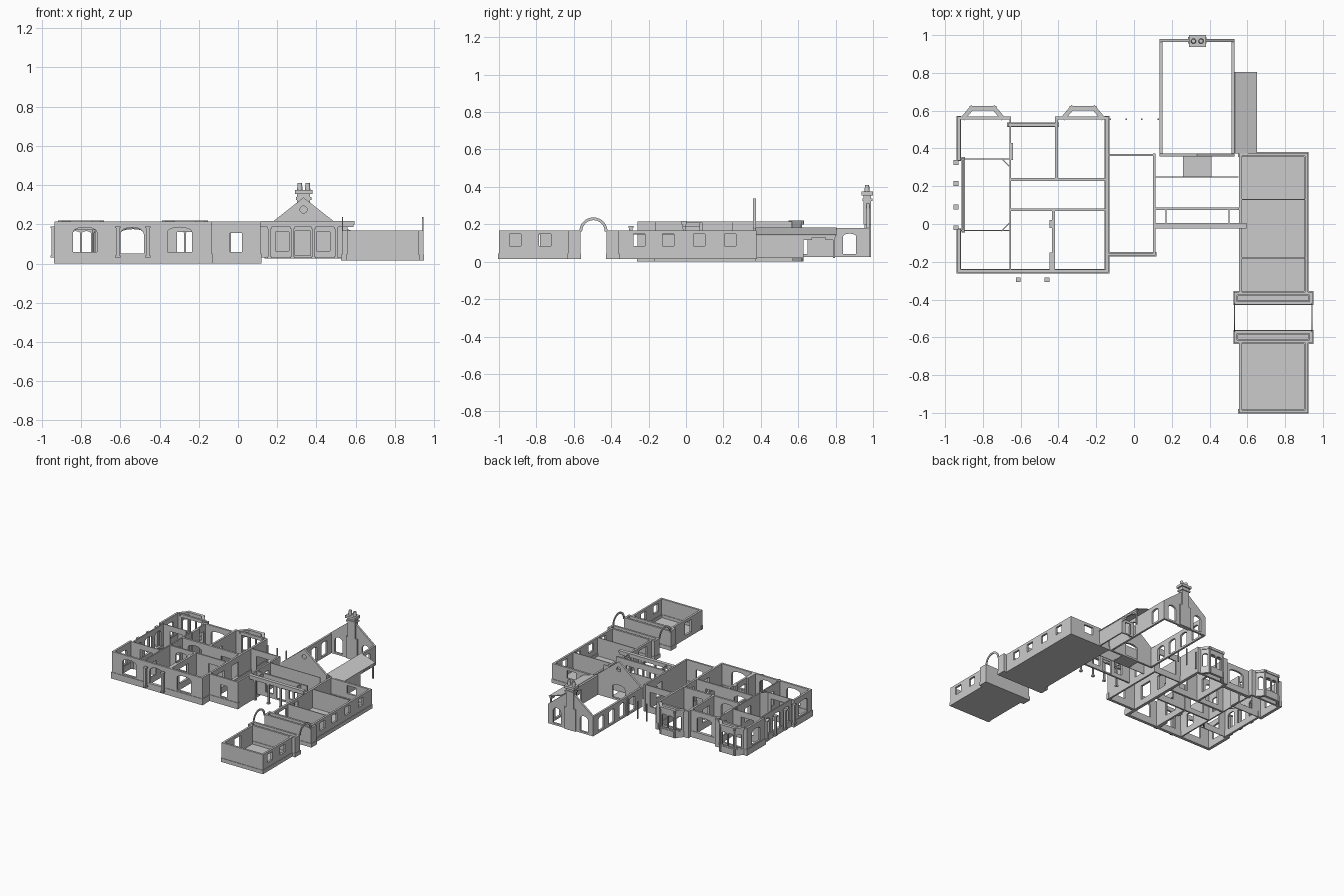
import bpy, bmesh, math
from mathutils import Vector

if "Cube" in bpy.data.objects:
    bpy.data.objects.remove(bpy.data.objects["Cube"])

STONE = bpy.data.materials.new("light grey stone")
STONE.diffuse_color = (0.6, 0.6, 0.6, 1)
STONE.use_nodes = True
STONE.node_tree.nodes["Principled BSDF"].inputs["Base Color"].default_value = STONE.diffuse_color


def finish(name, bm, thick=0):
    bmesh.ops.remove_doubles(bm, verts=bm.verts, dist=1e-5)
    bmesh.ops.recalc_face_normals(bm, faces=bm.faces)
    me = bpy.data.meshes.new(name)
    bm.to_mesh(me)
    bm.free()
    me.materials.append(STONE)
    ob = bpy.data.objects.new(name, me)
    bpy.context.collection.objects.link(ob)
    if thick:
        m = ob.modifiers.new("thickness", 'SOLIDIFY')
        m.thickness, m.offset = thick, 0
    return ob


def box(name, x0, x1, y0, y1, z0, z1):
    bm = bmesh.new()
    bmesh.ops.create_cube(bm, size=1)
    for v in bm.verts:
        v.co = ((x0 + x1) / 2 + v.co.x * (x1 - x0), (y0 + y1) / 2 + v.co.y * (y1 - y0),
                (z0 + z1) / 2 + v.co.z * (z1 - z0))
    return finish(name, bm)


def wall(name, p0, p1, z0, z1, t=0.016, ops=(), plinth=0):
    """Upright wall; openings are (start, end, sill, head, arch rise) along its axis."""
    a, b = Vector((*p0, 0)), Vector((*p1, 0))
    d = (b - a).normalized()
    L = (b - a).length
    off = a.x if abs(d.x) > 0.999 else a.y if abs(d.y) > 0.999 else 0
    bm = bmesh.new()

    def face(pts):
        bm.faces.new([bm.verts.new(a + d * s + Vector((0, 0, z))) for s, z in pts])

    left = [(-t / 2, z0), (-t / 2, z1)]          # left edge, bottom to top
    for s0, s1, zb, zt, rise in sorted(ops):
        s0, s1 = s0 - off, s1 - off
        zs = zt - rise
        right = [(s0, z0), (s0, zb), (s0, zs), (s0, z1)]
        face(left[::-1] + right)
        face([(s0, z0), (s1, z0), (s1, zb), (s0, zb)])
        n = 8 if rise else 1
        c, r = (s0 + s1) / 2, (s1 - s0) / 2
        arc = [(c - r * math.cos(math.pi * i / n), zs + rise * math.sin(math.pi * i / n))
               for i in range(n + 1)]
        face(arc + [(s1, z1), (s0, z1)])
        left = [(s1, z0), (s1, zb), (s1, zs), (s1, z1)]
    face(left[::-1] + [(L + t / 2, z0), (L + t / 2, z1)])
    finish(name, bm, t)
    if plinth:
        wall(name + "_plinth", p0, p1, z0, plinth, t + 0.008)


def gable(name, x0, x1, y, z0, z1, cz, r):
    """Triangular gable with a round window, made of two mirrored halves."""
    xc = (x0 + x1) / 2
    bm = bmesh.new()
    for s in (-1, 1):
        pts = [(s * (x1 - x0) / 2, z0), (0, z0)]
        pts += [(s * r * math.sin(math.pi * i / 10), cz - r * math.cos(math.pi * i / 10)) for i in range(11)]
        pts += [(0, z1)]
        bm.faces.new([bm.verts.new((xc + px, y, pz)) for px, pz in pts])
    finish(name, bm, 0.016)


def column(name, x, y, z0, z1, w=0.018):
    h = w / 2
    box(name + "_shaft", x - h, x + h, y - h, y + h, z0, z1)
    h += 0.004
    box(name + "_base", x - h, x + h, y - h, y + h, z0, z0 + 0.012)
    box(name + "_capital", x - h, x + h, y - h, y + h, z1 - 0.01, z1)


H, P = 0.215, 0.05

# Main house: outer walls
wall("house_front", (-.927, -.25), (-.143, -.25), 0, H, ops=[
    (-.84, -.72, .06, .185, .025), (-.6, -.48, P, .185, .035), (-.36, -.235, .06, .185, .025)], plinth=P)
wall("house_right", (-.143, -.25), (-.143, .56), 0, H, ops=[(-.08, .02, P, .17, 0), (.11, .2, P, .17, 0)], plinth=P)
wall("house_left_rear", (-.927, .345), (-.927, .56), 0, H, ops=[(.4, .5, .06, .175, .02)], plinth=P)
wall("house_left_front", (-.927, -.25), (-.927, -.035), 0, H, ops=[(-.2, -.09, .06, .175, .02)], plinth=P)
wall("veranda_wall", (-.905, -.035), (-.905, .345), 0, H, .01,
     [(.0, .07, P, .18, .02), (.11, .2, P, .18, .02), (.24, .31, P, .18, .02)], plinth=P)
wall("house_back_middle", (-.66, .525), (-.41, .525), 0, H, ops=[(-.6, -.47, P, .175, .02)], plinth=P)

# Rear rooms with projecting bays
for label, x0, x1, c in (("left", -.927, -.66, -.8), ("right", -.41, -.143, -.27)):
    wall(f"house_back_{label}", (x0, .56), (x1, .56), 0, H, ops=[(c - .085, c + .085, P, .19, 0)])
    pts = [(c - .1, .565), (c - .06, .613), (c + .06, .613), (c + .1, .565)]
    for i in range(3):
        p, q = pts[i], pts[i + 1]
        if i == 1:
            ops = [(c - .05, c - .005, .06, .165, .01), (c + .005, c + .05, .06, .165, .01)]
        else:
            ops = [(.014, .05, .06, .165, .01)]
        wall(f"bay_{label}_{i}", p, q, 0, H, .012, ops, plinth=P)
        wall(f"bay_{label}_cornice_{i}", p, q, H - .015, H + .005, .024)

# Main house: inner walls
wall("inner_west", (-.655, -.25), (-.655, .56), 0, H, .01,
     [(-.17, -.1, P, .16, 0), (.12, .2, P, .16, 0), (.42, .5, P, .16, 0)])
wall("inner_rear_mid", (-.41, .235), (-.41, .56), 0, H, ops=[(.3, .38, P, .16, 0)])
wall("inner_front_mid", (-.425, -.25), (-.425, .075), 0, H, ops=[(-.14, -.03, P, .17, 0)])
for y, t in ((.235, .016), (.075, .012)):
    wall("hall_wall", (-.65, y), (-.143, y), 0, H, t, [(-.6, -.48, .04, .18, .03), (-.31, -.23, P, .16, 0)])
for y in (-.035, .345):
    wall("west_partition", (-.927, y), (-.66, y), 0, H, .006, [(-.84, -.73, P, .17, 0)])
wall("corner_brace_rear", (-.70, .345), (-.66, .305), 0, H, .005)
wall("corner_brace_front", (-.70, -.035), (-.66, .005), 0, H, .005)
for y0, y1 in ((-.02, .02), (-.24, -.15)):
    box("hearth_block", -.447, -.425, y0, y1, 0, H)
box("rear_hearth", -.66, -.64, .34, .43, 0, H)

# Columns of front door and side veranda
for x in (-.613, -.46):
    column("entrance_column", x, -.295, .03, .19)
for y in (-.02, .09, .215, .325):
    column("veranda_column", -.942, y, .03, .19)

# Link room between house and great room
wall("link_front", (-.143, -.16), (.108, -.16), 0, H, .014, [(-.04, .02, .06, .155, 0)], plinth=P)
wall("link_right", (.108, -.16), (.108, .365), 0, H, .014, [(.15, .23, P, .16, 0)])
wall("link_back", (-.143, .365), (.108, .365), 0, H, .01, [(-.09, .06, P, .165, 0)])
for x in (-.125, -.04, .04, .128):
    box("garden_post", x - .004, x + .004, .551, .559, .03, .17)

# Kitchen wing and front porch
wall("kitchen_front", (.115, .08), (.55, .08), .03, .21, .014, [
    (.19, .26, .065, .16, 0), (.29, .37, .04, .165, 0), (.4, .47, .065, .16, 0)])
wall("kitchen_partition", (.115, .25), (.55, .25), .03, .21, .005)
box("pantry_floor", .26, .41, .25, .365, .03, .035)
box("porch_beam", .115, .59, -.02, 0, .185, .2)
box("porch_cornice", .115, .595, -.024, .004, .2, .217)
for x in (.16, .278, .385, .5):
    column("porch_post", x, -.01, .025, .186, .012)
for x in (.17, .503):
    box("porch_tie", x - .003, x + .003, 0, .08, .185, .21)

# Great room with two gables
E, APEX = .18, .337
side = [(y, y + .07, .04, .15, .015) for y in (.45, .58, .71, .84)]
wall("great_room_left", (.143, .365), (.143, .972), .025, E, ops=side)
wall("great_room_right", (.525, .365), (.525, .972), .025, E, ops=[side[1], side[3]])
wall("great_room_front", (.143, .365), (.525, .365), .025, E, ops=[(.28, .39, .04, .15, .02)])
wall("great_room_back", (.143, .972), (.525, .972), .025, E, ops=[
    (.18, .25, .04, .165, .03), (.42, .49, .04, .165, .03)])
gable("front_gable", .135, .533, .365, E, APEX, .275, .018)
gable("back_gable", .135, .533, .972, E, APEX, .275, .018)

# Chimney
box("chimney_breast", .285, .385, .955, .99, .025, .2)
box("chimney_stack", .302, .368, .95, .99, .2, .36)
box("chimney_band", .296, .374, .943, .997, .325, .338)
box("chimney_cap", .29, .38, .937, 1.0, .355, .375)
for x in (.315, .355):
    bm = bmesh.new()
    bmesh.ops.create_cone(bm, cap_ends=True, segments=12, radius1=.014, radius2=.011, depth=.035)
    bmesh.ops.translate(bm, verts=bm.verts, vec=(x, .968, .3925))
    finish("chimney_pot", bm)

# Lean-to beside the great room
bm = bmesh.new()
bm.faces.new([bm.verts.new(p) for p in ((.533, .372, .18), (.65, .372, .142), (.65, .805, .142), (.533, .805, .18))])
finish("lean_to_roof", bm, .006)
wall("lean_to_wall", (.64, .375), (.64, .62), .02, .14, .01)
wall("lean_to_end", (.535, .625), (.64, .625), .02, .14, .008, [(.56, .61, .03, .12, 0)])
box("lean_to_post", .634, .646, .785, .797, .02, .14)
box("lean_to_beam", .634, .646, .62, .8, .128, .14)
for s, y in ((1, .63), (-1, .79)):
    wall("lean_to_brace", *sorted([(.64, y), (.64, y + s * .04)]), .115, .13, .006)

# Long garage wing, gateway piers and end block, all with floors
G0, G1, GP = .015, .168, .045


def windows(ys):
    return [(y, y + .062, .083, .147, 0) for y in ys]


for label, y0, y1, ys, doors in (
        ("rear", -.36, .368, (-.28, -.125, .04, .205), ((-.3, -.2), (-.13, -.05))),
        ("front", -.992, -.63, (-.943, -.785), ((-.86, -.78),))):
    wall(f"garage_{label}_right", (.912, y0), (.912, y1), G0, G1, ops=windows(ys), plinth=GP)
    wall(f"garage_{label}_left", (.563, y0), (.563, y1), G0, G1,
         ops=[(a, b, GP, .145, 0) for a, b in doors])
    box(f"garage_{label}_floor", .56, .915, y0, y1, G0, G0 + .006)
wall("garage_back_end", (.563, .368), (.912, .368), G0, G1, ops=[(.71, .79, .083, .147, 0)], plinth=GP)
wall("garage_front_end", (.563, -.992), (.912, -.992), G0, G1, plinth=GP)
for y in (.13, -.18):
    wall("garage_partition", (.563, y), (.912, y), G0, G1, .007)
for label, y0, y1 in (("rear", -.417, -.368), ("front", -.622, -.573)):
    for y in (y0, y1):
        wall(f"gate_pier_{label}_long", (.538, y), (.937, y), G0, G1, plinth=GP)
    for x in (.538, .937):
        wall(f"gate_pier_{label}_end", (x, y0), (x, y1), G0, G1, plinth=GP)
    box(f"gate_pier_{label}_floor", .535, .94, y0, y1, G0, G0 + .006)

# Thin gateway arches
for x in (.533, .942):
    bm = bmesh.new()
    n = 20
    rings = [[bm.verts.new((x, -.495 + r * math.cos(math.pi * i / n), .162 + r * math.sin(math.pi * i / n)))
              for i in range(n + 1)] for r in (.06, .075)]
    for i in range(n):
        bm.faces.new((rings[0][i], rings[0][i + 1], rings[1][i + 1], rings[1][i]))
    finish("gateway_arch", bm, .006)
